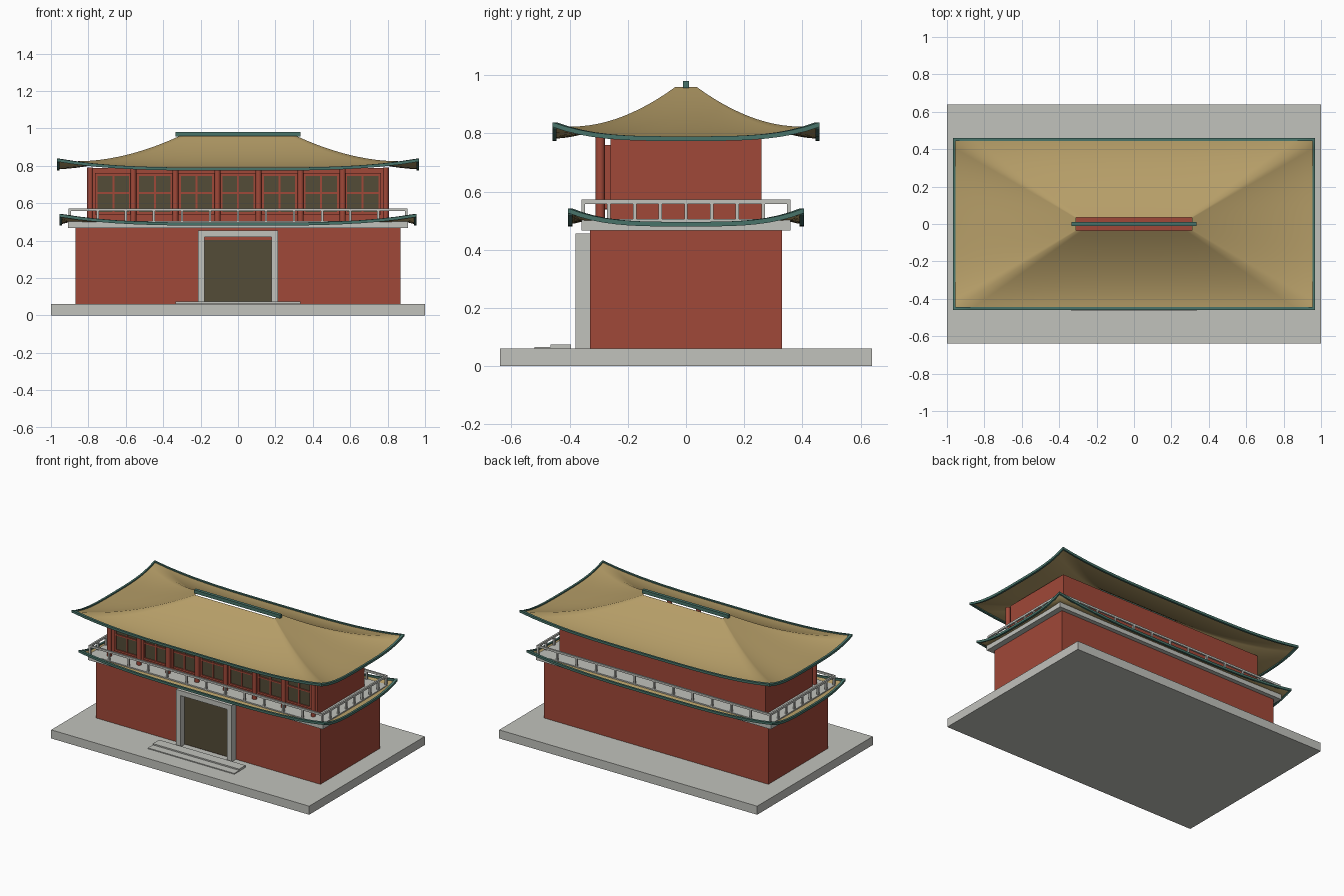
import bpy, bmesh, math

if "Cube" in bpy.data.objects:
    bpy.data.objects.remove(bpy.data.objects["Cube"])


def material(name, r, g, b):
    lin = [((c / 255 + 0.055) / 1.055) ** 2.4 for c in (r, g, b)]
    m = bpy.data.materials.new(name)
    m.diffuse_color = (*lin, 1)
    m.use_nodes = True
    m.node_tree.nodes["Principled BSDF"].inputs["Base Color"].default_value = m.diffuse_color
    return m


RED = material("red_wall", 160, 72, 56)
GREY = material("pale_stone", 193, 194, 188)
GOLD = material("gold_tile", 182, 158, 104)
TEAL = material("teal_trim", 72, 116, 106)
DARK = material("dark_brown", 84, 76, 55)


def finish(name, bm, mat, smooth=None):
    bmesh.ops.recalc_face_normals(bm, faces=bm.faces)
    me = bpy.data.meshes.new(name)
    bm.to_mesh(me)
    bm.free()
    me.materials.append(mat)
    ob = bpy.data.objects.new(name, me)
    bpy.context.collection.objects.link(ob)
    if smooth:
        bpy.ops.object.select_all(action='DESELECT')
        ob.select_set(True)
        bpy.context.view_layer.objects.active = ob
        bpy.ops.object.shade_smooth_by_angle(angle=math.radians(smooth))
    return ob


def boxes(name, mat, ranges):
    """One object made of boxes given as (x0, x1, y0, y1, z0, z1)."""
    bm = bmesh.new()
    for x0, x1, y0, y1, z0, z1 in ranges:
        vs = bmesh.ops.create_cube(bm, size=1)["verts"]
        for v in vs:
            v.co = ((x0 + x1) / 2 + v.co.x * (x1 - x0),
                    (y0 + y1) / 2 + v.co.y * (y1 - y0),
                    (z0 + z1) / 2 + v.co.z * (z1 - z0))
    return finish(name, bm, mat)


def ring(bm, hx, hy, z, lift, n=20):
    """Rectangular loop whose height rises toward the corners."""
    out = []
    for sx, sy, ex, ey in ((-1, -1, 1, -1), (1, -1, 1, 1), (1, 1, -1, 1), (-1, 1, -1, -1)):
        for i in range(n):
            f = i / n
            s = abs(2 * f - 1)
            out.append(bm.verts.new(((sx + (ex - sx) * f) * hx,
                                     (sy + (ey - sy) * f) * hy,
                                     z + lift * s ** 3.5)))
    return out


def bridge(bm, a, b):
    for i in range(len(a)):
        j = (i + 1) % len(a)
        bm.faces.new((a[i], a[j], b[j], b[i]))


def roof(name, inner, outer, z_top, z_eave, lift, steps, power):
    # Curved tile sheet
    bm = bmesh.new()
    rings = []
    for k in range(steps + 1):
        t = k / steps
        rings.append(ring(bm, inner[0] + (outer[0] - inner[0]) * t,
                          inner[1] + (outer[1] - inner[1]) * t,
                          z_eave + (z_top - z_eave) * (1 - t) ** power,
                          lift * t * t))
    for a, b in zip(rings, rings[1:]):
        bridge(bm, a, b)
    finish(name, bm, GOLD, 60)
    # Eave trim swept around the rim
    bm = bmesh.new()
    w, h = 0.007, 0.008
    loops = [ring(bm, outer[0] + dx, outer[1] + dx, z_eave + dz, lift)
             for dx, dz in ((-w, -h), (w, -h), (w, h), (-w, h))]
    for k in range(4):
        bridge(bm, loops[k], loops[(k + 1) % 4])
    finish(name + "_trim", bm, TEAL, 40)


# Base, lower storey and entrance steps
boxes("base", GREY, [(-1, 1, -0.64, 0.64, 0, 0.06)])
boxes("lower_walls", RED, [(-0.87, 0.87, -0.33, 0.33, 0.06, 0.47)])
boxes("steps", GREY, [(-0.335, 0.335, -0.52, -0.395, 0.06, 0.066),
                      (-0.335, 0.335, -0.465, -0.395, 0.06, 0.075)])

# Door and its stone surround
boxes("door_frame", GREY, [(-0.215, -0.18, -0.38, -0.33, 0.06, 0.455),
                           (0.18, 0.215, -0.38, -0.33, 0.06, 0.455),
                           (-0.18, 0.18, -0.38, -0.33, 0.42, 0.455)])
boxes("door", DARK, [(-0.18, 0.18, -0.338, -0.33, 0.065, 0.402)])

# Balcony floor and skirt roof
boxes("balcony_floor", GREY, [(-0.91, 0.91, -0.36, 0.36, 0.467, 0.505)])
roof("skirt_roof", (0.89, 0.34), (0.948, 0.398), 0.502, 0.488, 0.046, 4, 1.3)

# Balcony railing
rx, ry, r = 0.9, 0.353, 0.006
rail = []
for s in (-1, 1):
    rail.append((-rx - r, rx + r, s * ry - r, s * ry + r, 0.558, 0.572))
    rail.append((s * rx - r, s * rx + r, -ry + r, ry - r, 0.558, 0.572))
    for i in range(-6, 7):
        x = i * 0.15
        rail.append((x - r, x + r, s * ry - r, s * ry + r, 0.505, 0.558))
    for i in range(-3, 4):
        y = i * ry / 4
        rail.append((s * rx - r, s * rx + r, y - r, y + r, 0.505, 0.558))
boxes("railing", GREY, rail)

# Upper storey
boxes("upper_walls", RED, [(-0.8, 0.8, -0.26, 0.26, 0.505, 0.787)])

# Round front columns
bm = bmesh.new()
for x in (0.11, 0.335, 0.56, 0.79):
    for s in (-1, 1):
        vs = bmesh.ops.create_cone(bm, cap_ends=True, segments=16, radius1=0.016,
                                   radius2=0.016, depth=0.285)["verts"]
        bmesh.ops.translate(bm, verts=vs, vec=(s * x, -0.295, 0.6475))
finish("columns", bm, RED, 40)

# Seven windows: dark panes with red frames and crossed bars
panes, frames = [], []
for i in range(-3, 4):
    x = i * 0.222
    panes.append((x - 0.09, x + 0.09, -0.272, -0.26, 0.55, 0.752))
    for s in (-1, 1):
        e = x + s * 0.091
        frames.append((e - 0.007, e + 0.007, -0.28, -0.26, 0.54, 0.76))
    for z, h in ((0.545, 0.007), (0.753, 0.007), (0.655, 0.005)):
        frames.append((x - 0.09, x + 0.09, -0.279, -0.262, z - h, z + h))
    frames.append((x - 0.005, x + 0.005, -0.278, -0.262, 0.545, 0.753))
boxes("window_panes", DARK, panes)
boxes("window_frames", RED, frames)

# Main roof and ridge beam
roof("main_roof", (0.31, 0.036), (0.962, 0.452), 0.96, 0.782, 0.048, 14, 1.7)
boxes("ridge_beam", TEAL, [(-0.333, 0.333, -0.011, 0.011, 0.956, 0.98)])
